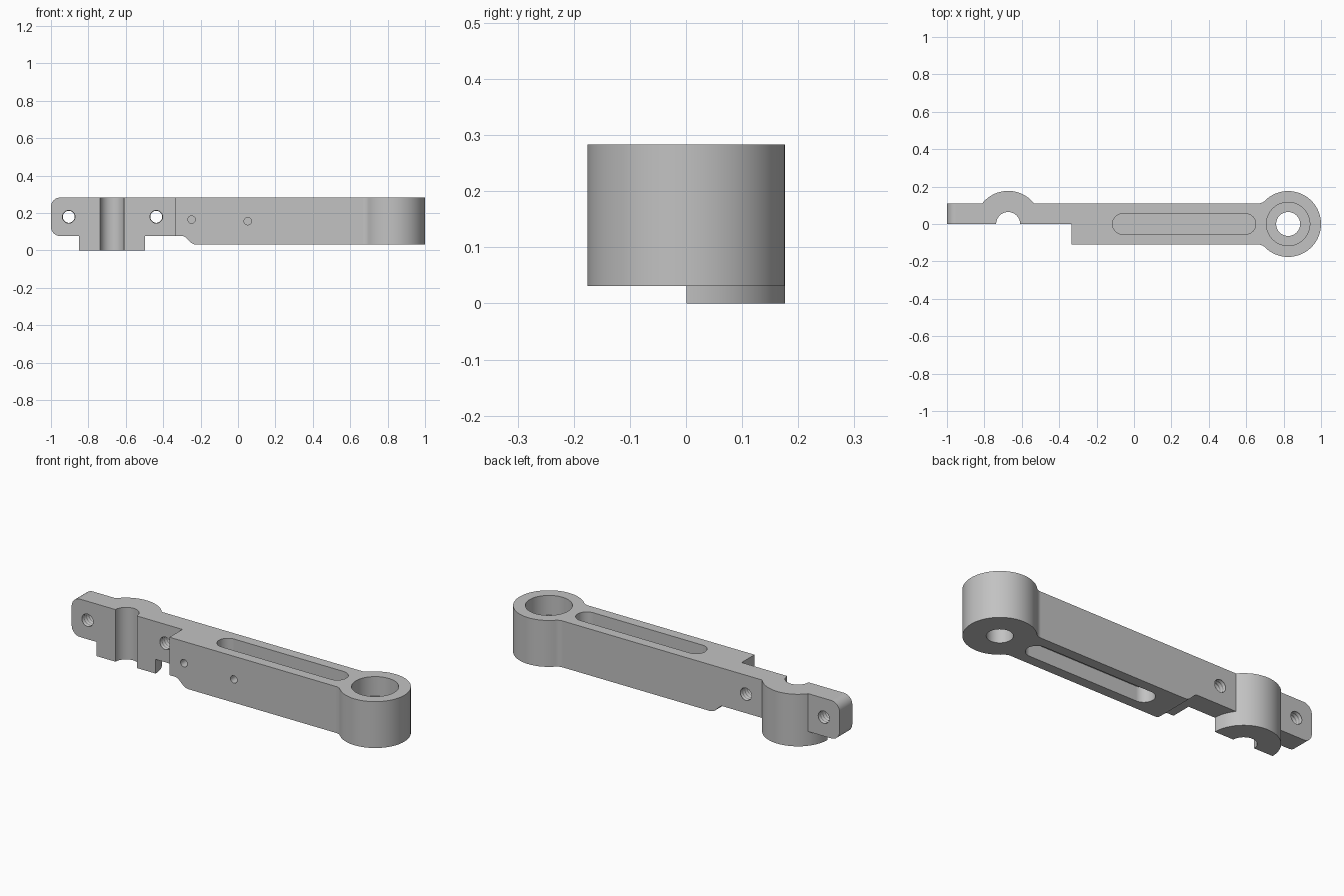
import bpy, bmesh
from math import sin, cos, radians, sqrt, atan2, degrees

if "Cube" in bpy.data.objects:
    bpy.data.objects.remove(bpy.data.objects["Cube"])

TOP, BASE, HALF = 0.283, 0.031, 0.11      # arm top, arm underside, half width
BOSS_X, BOSS_R = 0.824, 0.176
CLAMP_X, CLAMP_R = -0.673, 0.177
BORE = 0.064
STEP_X = -0.335                           # where the arm thins to the clamp


def arc(cx, cy, r, a0, a1, n=12):
    angles = [radians(a0 + (a1 - a0) * i / n) for i in range(n + 1)]
    return [(cx + r * cos(a), cy + r * sin(a)) for a in angles]


def circle(cx, cy, r, n=64):
    half_step = 180 / n
    return arc(cx, cy, r, half_step, 360 + half_step, n)[:-1]


def skin(name, rings):
    """Closed solid through a list of equal-length point rings."""
    bm = bmesh.new()
    loops = [[bm.verts.new(p) for p in ring] for ring in rings]
    for a, b in zip(loops, loops[1:]):
        for i in range(len(a)):
            bm.faces.new((a[i - 1], a[i], b[i], b[i - 1]))
    bm.faces.new(loops[0])
    bm.faces.new(loops[-1])
    bmesh.ops.recalc_face_normals(bm, faces=bm.faces[:])
    mesh = bpy.data.meshes.new(name)
    bm.to_mesh(mesh)
    bm.free()
    obj = bpy.data.objects.new(name, mesh)
    bpy.context.collection.objects.link(obj)
    return obj


def upright(name, pts, lo, hi):
    return skin(name, [[(x, y, z) for x, y in pts] for z in (lo, hi)])


def crosswise(name, pts, lo, hi):
    return skin(name, [[(x, y, z) for x, z in pts] for y in (lo, hi)])


def combine(target, tool, operation):
    mod = target.modifiers.new(tool.name, 'BOOLEAN')
    mod.operation, mod.object, mod.solver = operation, tool, 'EXACT'
    mod.use_hole_tolerant = True
    bpy.context.view_layer.objects.active = target
    bpy.ops.object.modifier_apply(modifier=mod.name)
    bpy.data.objects.remove(tool)
    # Weld slivers so the next cut starts from a clean solid
    bm = bmesh.new()
    bm.from_mesh(target.data)
    bmesh.ops.remove_doubles(bm, verts=bm.verts[:], dist=0.00002)
    bm.to_mesh(target.data)
    bm.free()


# Side silhouette: rounded flange end, blended step on the underside
side = arc(-0.95, 0.127, 0.05, 180, 270)
side += arc(-0.30, 0.047, 0.03, 90, 45, 6)
side += arc(-0.22, BASE + 0.05, 0.05, 225, 270, 6)
side += [(0.75, BASE), (0.75, TOP)]
side += arc(-0.95, TOP - 0.05, 0.05, 90, 180)
arm = crosswise("clamp_arm", side, -HALF, HALF)

# Round end boss with filleted neck
fillet = 0.05
reach = sqrt((BOSS_R + fillet) ** 2 - (HALF + fillet) ** 2)
turn = degrees(atan2(HALF + fillet, reach))
neck_x = BOSS_X - reach
plan = arc(BOSS_X, 0, BOSS_R, turn - 180, 180 - turn, 64)
plan += arc(neck_x, HALF + fillet, fillet, -turn, -90, 8)[1:]
plan += arc(neck_x, -HALF - fillet, fillet, 90, turn, 8)[:-1]
combine(arm, upright("end_boss", plan, BASE, TOP), 'UNION')

# Round clamp body
combine(arm, upright("clamp_body", circle(CLAMP_X, 0, CLAMP_R), 0, TOP), 'UNION')

# Clamp bore, and a stepped bore through the boss
combine(arm, upright("clamp_bore", circle(CLAMP_X, 0, BORE), -0.1, 0.4),
        'DIFFERENCE')
shelf = TOP - 0.105
steps = [(BORE, -0.1), (BORE, shelf), (0.116, shelf), (0.116, 0.4)]
combine(arm, skin("boss_bore", [[(x, y, z) for x, y in circle(BOSS_X, 0, r)]
                                for r, z in steps]), 'DIFFERENCE')

# Front half of the clamp is cut back to the centre plane
cutaway = [(-1.2, -0.4), (STEP_X, -0.4), (STEP_X, 0.001), (-1.2, 0.001)]
combine(arm, upright("front_cutaway", cutaway, -0.1, 0.4), 'DIFFERENCE')

# Long lightening pockets above and below a central web
slot = arc(0.596, 0, 0.055, -90, 90, 20) + arc(-0.06, 0, 0.055, 90, 270, 20)
for name, lo, hi in (("top_pocket", TOP - 0.08, 0.4),
                     ("bottom_pocket", -0.1, BASE + 0.08)):
    combine(arm, upright(name, slot, lo, hi), 'DIFFERENCE')

# Ribbed bolt holes through the flange
for x in (-0.905, -0.437):
    ribs = []
    for i in range(17):
        r = 0.035 if i % 2 else 0.032
        ribs.append([(px, -0.025 + i * 0.01, pz)
                     for px, pz in circle(x, 0.18, r, 32)])
    combine(arm, skin("bolt_hole", ribs), 'DIFFERENCE')

# Small blind holes in the front face
for x, z in ((-0.248, 0.165), (0.052, 0.157)):
    combine(arm, crosswise("pin_hole", circle(x, z, 0.02, 32), -0.2, -0.01),
            'DIFFERENCE')

# Plain grey finish
grey = bpy.data.materials.new("plain_grey")
grey.use_nodes = True
colour = (0.54, 0.54, 0.54, 1)
grey.diffuse_color = colour
grey.node_tree.nodes["Principled BSDF"].inputs["Base Color"].default_value = colour
arm.data.materials.clear()
arm.data.materials.append(grey)
for face in arm.data.polygons:
    face.material_index = 0

bpy.ops.object.select_all(action='DESELECT')
arm.select_set(True)
bpy.context.view_layer.objects.active = arm
bpy.ops.object.shade_smooth_by_angle(angle=radians(30))
weighted = arm.modifiers.new("flat_normals", 'WEIGHTED_NORMAL')
weighted.keep_sharp = True
